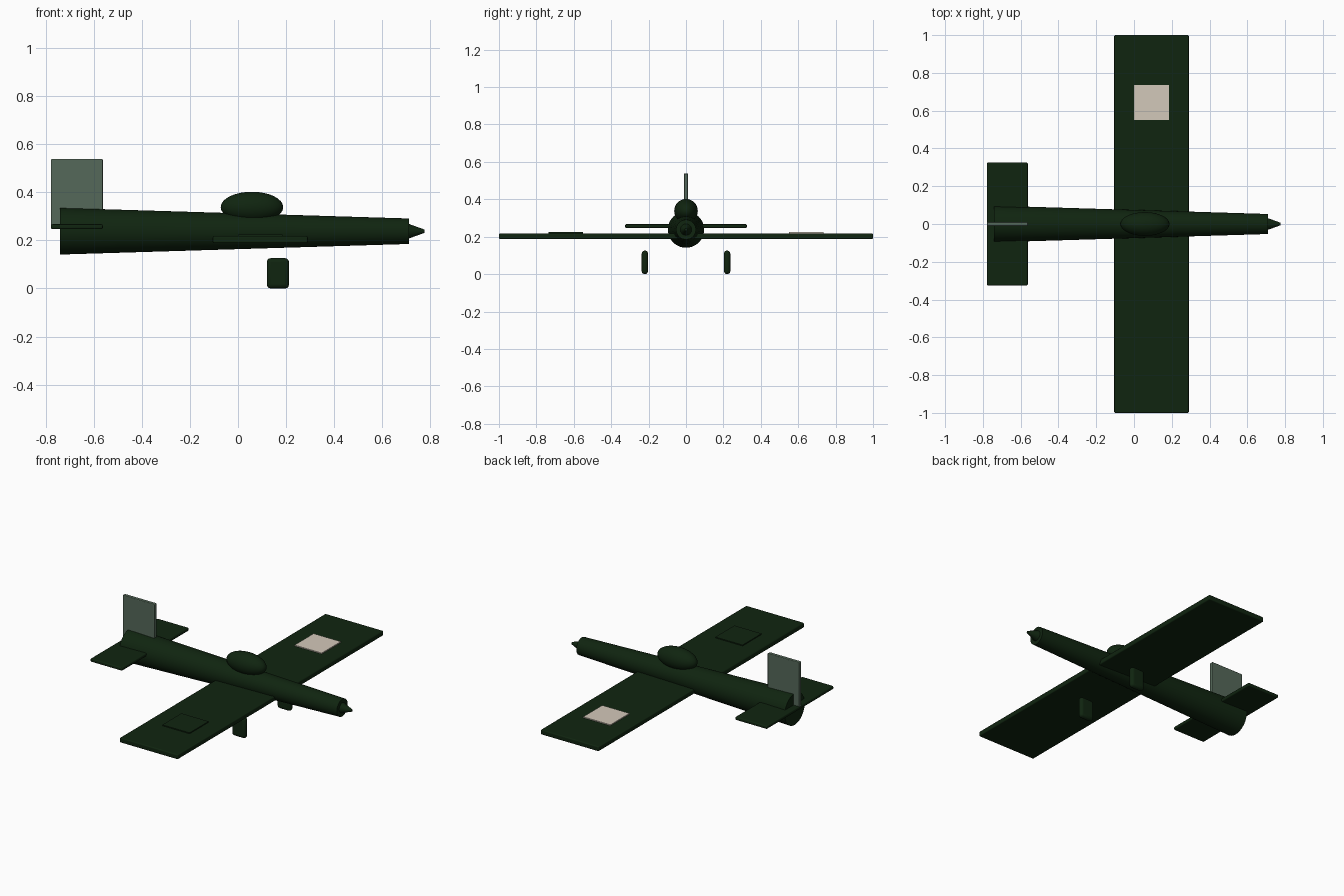
import bpy
import math

cube = bpy.data.objects.get("Cube")
if cube:
    bpy.data.objects.remove(cube, do_unlink=True)


def make_material(name, rgb):
    mat = bpy.data.materials.new(name)
    mat.use_nodes = True
    color = (*rgb, 1)
    mat.diffuse_color = color
    mat.node_tree.nodes["Principled BSDF"].inputs["Base Color"].default_value = color
    return mat


green = make_material("dark green", (0.005, 0.018, 0.005))
grey = make_material("grey green", (0.09, 0.14, 0.10))
cream = make_material("cream", (0.65, 0.58, 0.49))


def finish(name, mat):
    obj = bpy.context.object
    obj.name = name
    obj.data.materials.append(mat)
    bpy.ops.object.transform_apply(location=False, rotation=True, scale=True)
    bpy.ops.object.shade_smooth_by_angle(angle=math.radians(35))
    return obj


def box(name, mat, xs, ys, zs, bevel=0):
    """Box spanning the given ranges, with optional rounded edges."""
    spans = (xs, ys, zs)
    bpy.ops.mesh.primitive_cube_add(size=1, location=[(a + b) / 2 for a, b in spans])
    bpy.context.object.scale = [b - a for a, b in spans]
    obj = finish(name, mat)
    if bevel:
        mod = obj.modifiers.new("Rounded edges", "BEVEL")
        mod.width = bevel
        mod.segments = 3
    return obj


def cone(name, mat, x0, x1, r0, r1, z):
    """Tapered tube running along x."""
    bpy.ops.mesh.primitive_cone_add(vertices=48, radius1=r0, radius2=r1, depth=x1 - x0,
                                    location=((x0 + x1) / 2, 0, z),
                                    rotation=(0, math.pi / 2, 0))
    return finish(name, mat)


# Body and nose
AXIS = 0.238
cone("fuselage", green, -0.74, 0.71, 0.097, 0.053, AXIS)
cone("spinner", green, 0.70, 0.775, 0.034, 0.007, AXIS)

# Canopy
bpy.ops.mesh.primitive_uv_sphere_add(segments=32, ring_count=16, location=(0.058, 0, 0.338))
bpy.context.object.scale = (0.13, 0.063, 0.064)
finish("canopy", green)

# Wing and tail surfaces
box("wing", green, (-0.105, 0.29), (-1, 1), (0.188, 0.218), 0.006)
box("tailplane", green, (-0.778, -0.562), (-0.325, 0.325), (0.247, 0.267), 0.006)
box("fin", grey, (-0.778, -0.562), (-0.011, 0.011), (0.262, 0.538), 0.004)

# Matching wing panels and wheels on each side
for side, sign, mat in (("left", 1, cream), ("right", -1, green)):
    box(side + "_wing_panel", mat, (0, 0.185),
        sorted((sign * 0.55, sign * 0.735)), (0.216, 0.224))
    box(side + "_wheel", green, (0.12, 0.212),
        sorted((sign * 0.203, sign * 0.237)), (0, 0.126), 0.016)
